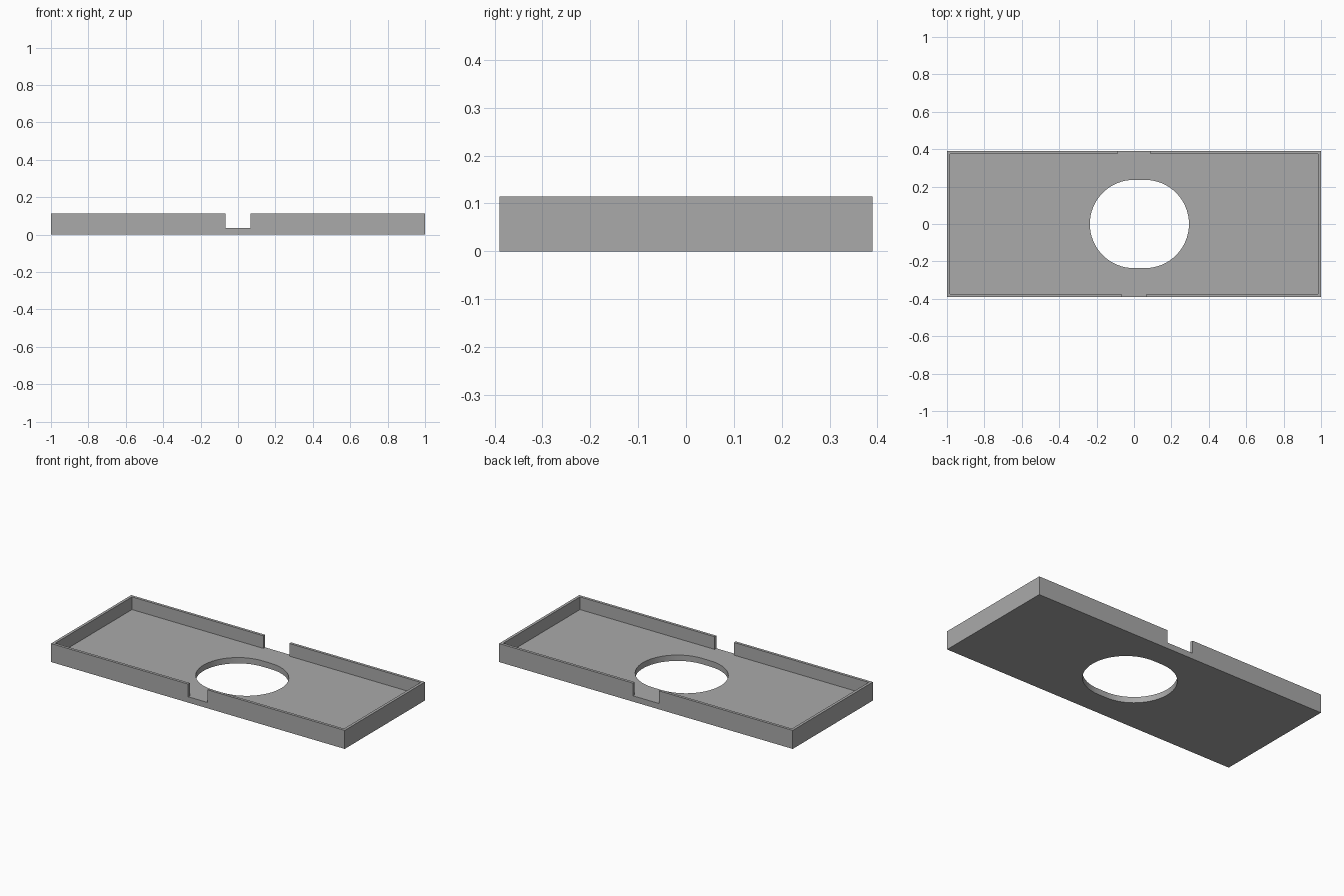
import bpy, bmesh, math

if "Cube" in bpy.data.objects:
    bpy.data.objects.remove(bpy.data.objects["Cube"], do_unlink=True)

HALF_X, HALF_Y, HEIGHT = 1.0, 0.39, 0.114
FLOOR, WALL = 0.036, 0.017

grey = bpy.data.materials.new("plain grey")
grey.use_nodes = True
colour = (0.4, 0.4, 0.4, 1)
grey.diffuse_color = colour
grey.node_tree.nodes["Principled BSDF"].inputs["Base Color"].default_value = colour


def prism(name, outline, z0, z1):
    """Extrude a flat counter-clockwise outline from z0 to z1."""
    bm = bmesh.new()
    base = bm.faces.new([bm.verts.new((x, y, z0)) for x, y in outline])
    top = bmesh.ops.extrude_face_region(bm, geom=[base])["geom"]
    verts = [v for v in top if isinstance(v, bmesh.types.BMVert)]
    bmesh.ops.translate(bm, verts=verts, vec=(0, 0, z1 - z0))
    bmesh.ops.recalc_face_normals(bm, faces=bm.faces)
    mesh = bpy.data.meshes.new(name)
    bm.to_mesh(mesh)
    bm.free()
    mesh.materials.append(grey)
    obj = bpy.data.objects.new(name, mesh)
    bpy.context.collection.objects.link(obj)
    return obj


def rect(x0, x1, y0, y1):
    return [(x0, y0), (x1, y0), (x1, y1), (x0, y1)]


def slot(x0, x1, radius, steps=32):
    """Two half circles joined by short straight sides."""
    points = []
    for cx, start in ((x1, -math.pi / 2), (x0, math.pi / 2)):
        for i in range(steps + 1):
            a = start + math.pi * i / steps
            points.append((cx + radius * math.cos(a), radius * math.sin(a)))
    return points


# Solid block that becomes the tray
tray = prism("tray", rect(-HALF_X, HALF_X, -HALF_Y, HALF_Y), 0, HEIGHT)

# Inside space, wall notches and floor opening
ix, iy = HALF_X - WALL, HALF_Y - WALL
cutters = [
    prism("inside_cutter", rect(-ix, ix, -iy, iy), FLOOR, 0.3),
    prism("front_notch_cutter", rect(-0.066, 0.066, -0.5, -0.3), FLOOR, 0.3),
    prism("back_notch_cutter", rect(-0.088, 0.088, 0.3, 0.5), FLOOR, 0.3),
    prism("opening_cutter", slot(0, 0.058, 0.236), -0.1, 0.3),
]

bpy.ops.object.select_all(action="DESELECT")
tray.select_set(True)
bpy.context.view_layer.objects.active = tray
for cutter in cutters:
    mod = tray.modifiers.new(cutter.name, "BOOLEAN")
    mod.operation = "DIFFERENCE"
    mod.solver = "EXACT"
    mod.object = cutter
    bpy.ops.object.modifier_apply(modifier=mod.name)
for cutter in cutters:
    bpy.data.objects.remove(cutter, do_unlink=True)

bpy.ops.object.shade_smooth_by_angle(angle=math.radians(30))
